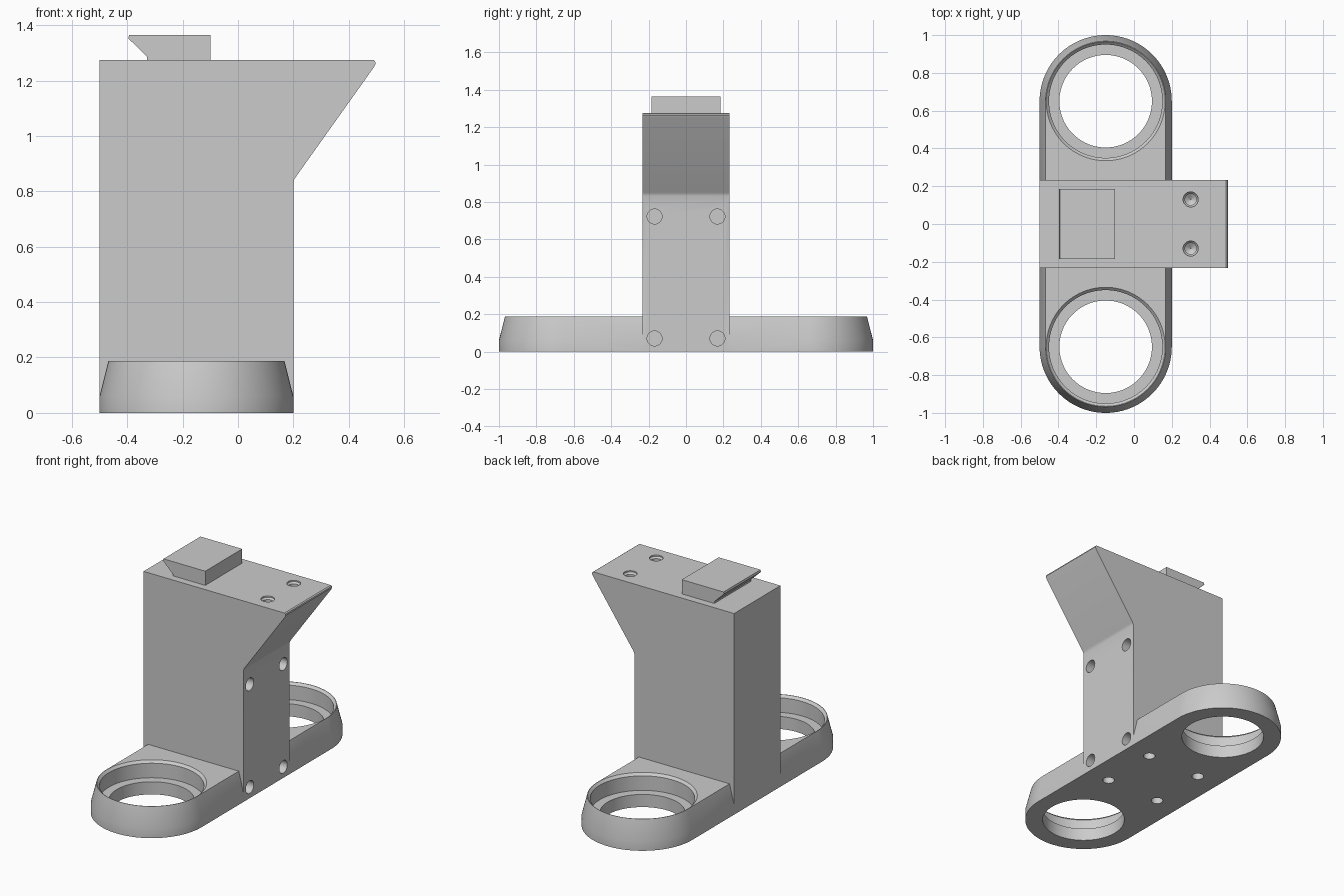
import bpy, bmesh, math
from mathutils import Matrix, Vector

if "Cube" in bpy.data.objects:
    bpy.data.objects.remove(bpy.data.objects["Cube"])

grey = bpy.data.materials.new("plain grey")
grey.diffuse_color = (0.6, 0.6, 0.6, 1)
grey.use_nodes = True
grey.node_tree.nodes["Principled BSDF"].inputs["Base Color"].default_value = grey.diffuse_color
CX = -0.15  # centre line of the base


def make(name, bm):
    bmesh.ops.recalc_face_normals(bm, faces=bm.faces)
    me = bpy.data.meshes.new(name)
    bm.to_mesh(me)
    bm.free()
    ob = bpy.data.objects.new(name, me)
    bpy.context.collection.objects.link(ob)
    me.materials.append(grey)
    return ob


def loft(name, rings):
    """Skin matching rings of points and cap both ends."""
    bm = bmesh.new()
    rows = [[bm.verts.new(p) for p in r] for r in rings]
    n = len(rows[0])
    for a, b in zip(rows, rows[1:]):
        for i in range(n):
            j = (i + 1) % n
            bm.faces.new((a[i], a[j], b[j], b[i]))
    bm.faces.new(rows[0])
    bm.faces.new(rows[-1])
    return make(name, bm)


def prism(name, pts, half):
    """Extrude an x-z outline symmetrically along y."""
    return loft(name, [[(x, y, z) for x, z in pts] for y in (-half, half)])


def stadium(r, z, seg=48):
    pts = []
    for s, start in ((1, 0), (-1, math.pi)):
        for i in range(seg + 1):
            a = start + math.pi * i / seg
            pts.append((CX + r * math.cos(a), s * 0.65 + r * math.sin(a), z))
    return pts


def bore(name, profile, at, axis=(0, 0, 1), seg=32):
    """Round cutter from (radius, depth) steps along an axis."""
    m = Matrix.Translation(at) @ Vector(axis).to_track_quat('Z', 'Y').to_matrix().to_4x4()
    return loft(name, [[m @ Vector((r * math.cos(2 * math.pi * i / seg),
                                    r * math.sin(2 * math.pi * i / seg), d))
                        for i in range(seg)] for r, d in profile])


def boolean(ob, other, op):
    mod = ob.modifiers.new(op.lower(), 'BOOLEAN')
    mod.object, mod.operation, mod.solver = other, op, 'EXACT'
    bpy.context.view_layer.objects.active = ob
    bpy.ops.object.modifier_apply(modifier=mod.name)
    bpy.data.objects.remove(other)


# Base plate with tapered rim, joined to the column with its overhang
bracket = loft("bracket_body", [stadium(0.35, 0), stadium(0.35, 0.06), stadium(0.318, 0.187)])
column = prism("column", [(-0.5, 0), (0.2, 0), (0.2, 0.832), (0.203, 0.842), (0.208, 0.851),
                          (0.492, 1.25), (0.497, 1.262), (0.495, 1.27), (0.488, 1.275),
                          (-0.5, 1.275)], 0.232)
boolean(bracket, column, 'UNION')

# Stepped ring openings at both ends of the base
for s in (-1, 1):
    ring = [(0.245, -0.05), (0.245, 0.08), (0.30, 0.08), (0.30, 0.172), (0.316, 0.188), (0.316, 0.3)]
    boolean(bracket, bore("ring_cutter", ring, (CX, s * 0.65, 0), seg=96), 'DIFFERENCE')

# Screw holes in the top, the right face and the underside
for s in (-1, 1):
    top = [(0.04, -0.02), (0.04, 0.008), (0.03, 0.018), (0.03, 0.12), (0.002, 0.14)]
    boolean(bracket, bore("top_hole_cutter", top, (0.3, s * 0.13, 1.275), (0, 0, -1)), 'DIFFERENCE')
    for z in (0.07, 0.722):
        boolean(bracket, bore("side_hole_cutter", [(0.04, -0.05), (0.04, 0.1)],
                              (0.2, s * 0.168, z), (-1, 0, 0)), 'DIFFERENCE')
    for x in (-0.19, 0.19):
        boolean(bracket, bore("under_hole_cutter", [(0.035, -0.05), (0.035, 0.12)],
                              (CX + x, s * 0.19, 0)), 'DIFFERENCE')

# Undercut clip block on top
clip = prism("top_clip", [(-0.10, 1.27), (-0.10, 1.365), (-0.393, 1.365), (-0.396, 1.352),
                          (-0.328, 1.286), (-0.328, 1.27)], 0.185)

for ob in (bracket, clip):
    bpy.ops.object.select_all(action='DESELECT')
    ob.select_set(True)
    bpy.context.view_layer.objects.active = ob
    bpy.ops.object.shade_smooth_by_angle(angle=math.radians(30))
